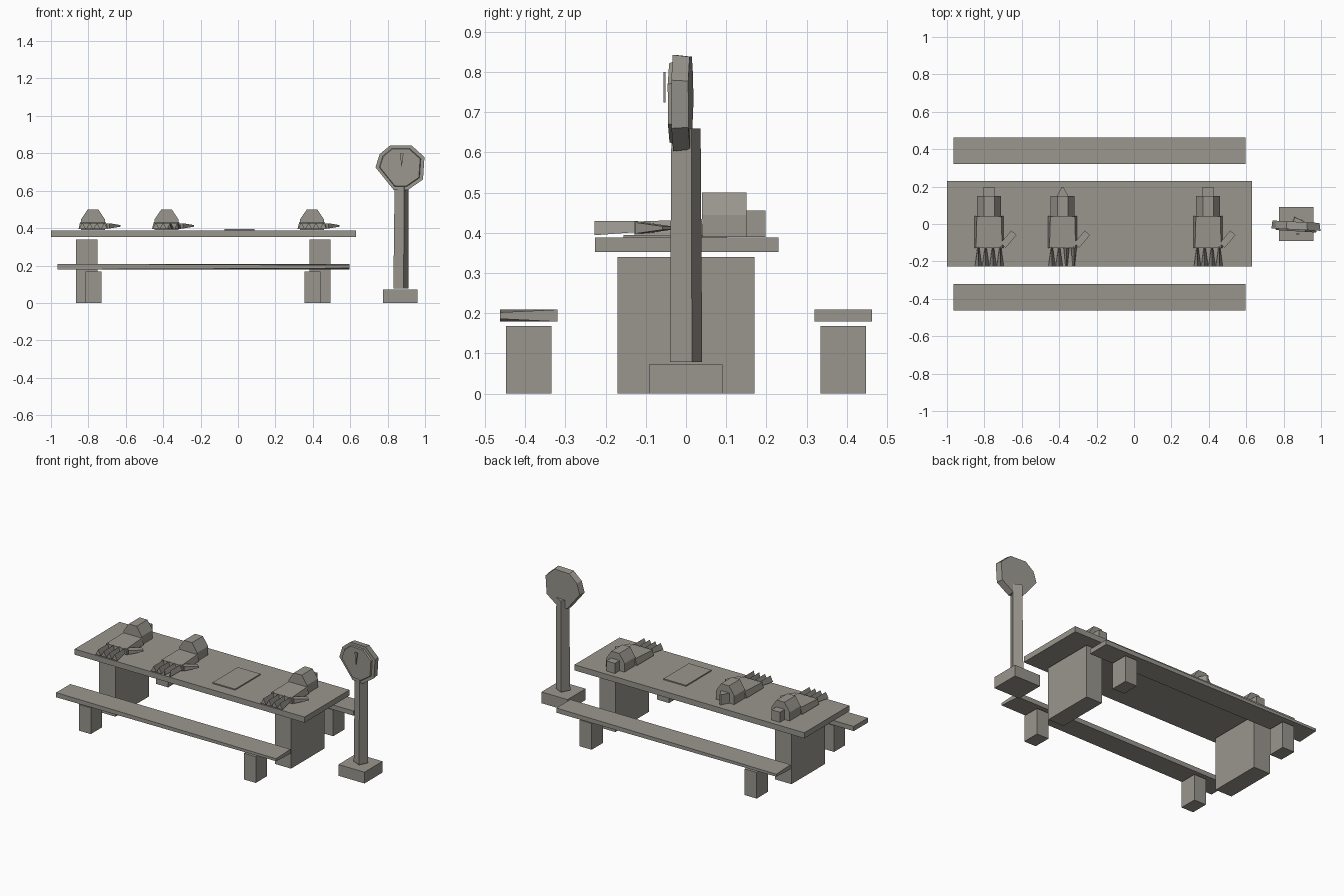
import bpy, bmesh, math
from mathutils import Vector

cube = bpy.data.objects.get("Cube")
if cube:
    bpy.data.objects.remove(cube)

stone = bpy.data.materials.new("warm_grey")
stone.use_nodes = True
COLOUR = (0.32, 0.305, 0.27, 1)
stone.diffuse_color = COLOUR
stone.node_tree.nodes["Principled BSDF"].inputs["Base Color"].default_value = COLOUR


def add(name, bm):
    bmesh.ops.recalc_face_normals(bm, faces=bm.faces)
    mesh = bpy.data.meshes.new(name)
    bm.to_mesh(mesh)
    bm.free()
    mesh.materials.append(stone)
    obj = bpy.data.objects.new(name, mesh)
    bpy.context.collection.objects.link(obj)
    return obj


def loft(name, first, last):
    """Solid between two matching outlines."""
    bm = bmesh.new()
    a = [bm.verts.new(p) for p in first]
    b = [bm.verts.new(p) for p in last]
    bm.faces.new(a)
    bm.faces.new(b)
    for i in range(len(a)):
        j = (i + 1) % len(a)
        bm.faces.new((a[i], a[j], b[j], b[i]))
    return add(name, bm)


def box(name, x, y, z):
    low, high = [[(x[0], y[0], h), (x[1], y[0], h), (x[1], y[1], h), (x[0], y[1], h)] for h in z]
    return loft(name, low, high)


def along_y(name, outline, y0, y1):
    return loft(name, [(x, y0, z) for x, z in outline], [(x, y1, z) for x, z in outline])


# Table
box("table_top", (-1, 0.63), (-0.226, 0.23), (0.352, 0.388))
for side, x in (("right", (-0.867, -0.75)), ("left", (0.382, 0.495))):
    box(side + "_table_support", x, (-0.17, 0.17), (0, 0.34))

# Benches, with the outer edge thinned at the ends
for side, s in (("front", -1), ("back", 1)):
    bench = box(side + "_bench_seat", (-0.965, 0.595), sorted((s * 0.32, s * 0.463)), (0.179, 0.209))
    for v in bench.data.vertices:
        if abs(v.co.y) > 0.4 and v.co.x * s < 0:
            v.co.z += 0.007 if v.co.z < 0.19 else -0.007
    for end, x in (("right", (-0.815, -0.73)), ("left", (0.355, 0.44))):
        box(f"{side}_bench_{end}_leg", x, sorted((s * 0.335, s * 0.448)), (0, 0.168))

# Sheet lying on the table
box("table_sheet", (-0.072, 0.088), (-0.155, 0.102), (0.388, 0.395))

# Hands resting on the table
ARCH = [(-0.065, 0.39), (-0.065, 0.445), (-0.028, 0.5), (0.028, 0.5), (0.065, 0.445), (0.065, 0.39)]
for n, cx in enumerate((-0.775, -0.382, 0.396), 1):
    name = f"hand_{n}_"
    along_y(name + "cuff", [(cx + x, z) for x, z in ARCH], 0.04, 0.15)
    stub = [(cx - 0.03, 0.39), (cx - 0.03, 0.455), (cx + 0.03, 0.455), (cx + 0.03, 0.39)]
    stub_end = along_y(name + "stub", stub, 0.15, 0.198)
    if n == 2:
        for v in stub_end.data.vertices:
            if v.co.y > 0.17:
                v.co.x = cx + (v.co.x - cx) * 0.15
    loft(name + "palm",
         [(cx + x, -0.128, z) for x, z in ((-0.078, 0.394), (-0.07, 0.428), (0.07, 0.428), (0.078, 0.394))],
         [(cx + x, 0.042, z) for x, z in ((-0.078, 0.394), (-0.065, 0.434), (0.065, 0.434), (0.078, 0.394))])
    for f in range(4):
        fx = cx - 0.057 + f * 0.039
        wide, thin = (0.005, 0.016) if n == 2 and f > 1 else (0.019, 0.004)
        loft(f"{name}finger_{f + 1}",
             [(fx - wide, -0.228, 0.394), (fx, -0.228, 0.43), (fx + wide, -0.228, 0.394)],
             [(fx - thin, -0.12, 0.402), (fx, -0.12, 0.43), (fx + thin, -0.12, 0.402)])
    along = Vector((0.058, 0.068, 0))
    across = Vector((0.014, -0.012, 0))
    root = Vector((cx + 0.075, -0.115, 0.412))
    up = Vector((0, 0, 0.014))
    loft(name + "thumb",
         [root - across - up, root + across - up, root + across + up, root - across + up],
         [root + along + across * k + up * h for k, h in ((-1, -0.3), (1, -0.3), (1, 0.3), (-1, 0.3))])

# Clock stand: base and slightly turned post
box("clock_base", (0.776, 0.961), (-0.092, 0.091), (0, 0.072))
foot, head = [], []
for i in range(4):
    a = math.radians(20 + 90 * i)
    dx, dy = 0.043 * math.cos(a), 0.043 * math.sin(a)
    foot.append((0.871 + dx, dy, 0.078))
    head.append((0.874 + dx * 0.9, dy * 0.9, 0.66))
loft("clock_post", foot, head)

# Clock head: irregular disc, narrower at the back, with a dial and one pointer
RIM = [(-0.052, 0.118), (0.06, 0.118), (0.13, 0.055), (0.122, -0.065),
       (0.04, -0.122), (-0.035, -0.12), (-0.132, 0), (-0.11, 0.07)]


def ring(scale, y):
    return [(0.867 + x * scale, y - 0.05 * x, 0.725 + z * scale) for x, z in RIM]


loft("clock_head", ring(1, -0.03), ring(0.96, 0.012))
loft("clock_dial", ring(0.82, -0.039), ring(0.85, -0.03))
along_y("clock_pointer", [(0.865, 0.8), (0.885, 0.8), (0.875, 0.725)], -0.056, -0.051)
